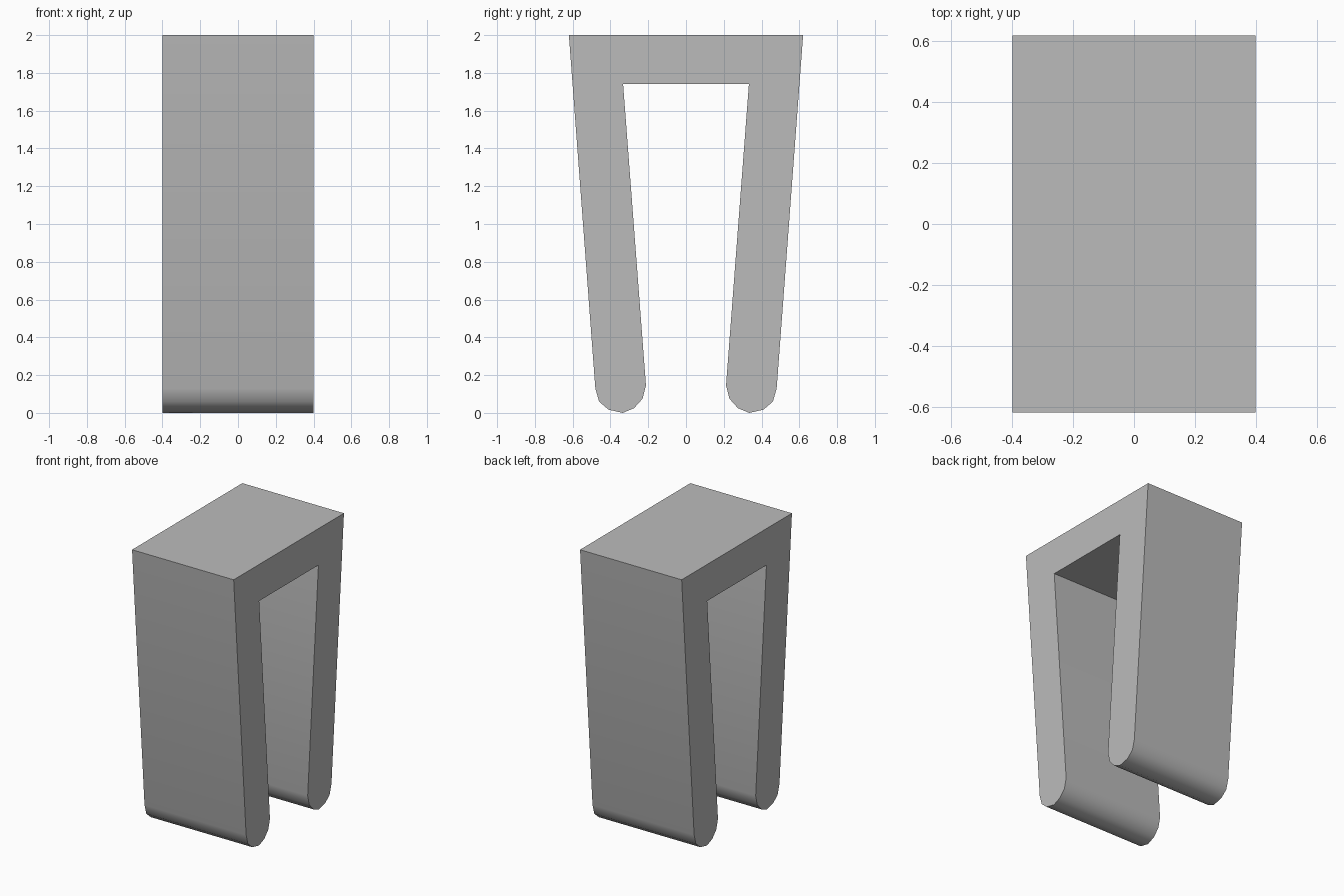
import bpy, bmesh, math

cube = bpy.data.objects.get("Cube")
if cube:
    bpy.data.objects.remove(cube, do_unlink=True)

# Plain grey
grey = bpy.data.materials.new("plain_grey")
grey.use_nodes = True
colour = (0.5, 0.5, 0.5, 1)
grey.diffuse_color = colour
grey.node_tree.nodes["Principled BSDF"].inputs["Base Color"].default_value = colour

WIDTH = 0.8

# Side profile (y, z): tapered leg with a rounded foot, then its mirror image
leg = [(0.62, 2), (0.48, 0.13), (0.46, 0.06), (0.41, 0.017), (0.335, 0),
       (0.275, 0.025), (0.23, 0.075), (0.212, 0.145), (0.333, 1.74)]
profile = leg + [(-y, z) for y, z in reversed(leg)]

# Extrude the profile across the width
bm = bmesh.new()
side = bm.faces.new([bm.verts.new((-WIDTH / 2, y, z)) for y, z in profile])
extruded = bmesh.ops.extrude_face_region(bm, geom=[side], use_keep_orig=True)
moved = [v for v in extruded["geom"] if isinstance(v, bmesh.types.BMVert)]
bmesh.ops.translate(bm, verts=moved, vec=(WIDTH, 0, 0))
bmesh.ops.recalc_face_normals(bm, faces=bm.faces)

mesh = bpy.data.meshes.new("clip_body")
bm.to_mesh(mesh)
bm.free()
mesh.materials.append(grey)
clip = bpy.data.objects.new("clip_body", mesh)
bpy.context.collection.objects.link(clip)

# Smooth the rounded feet, keep the corners sharp
bpy.ops.object.select_all(action="DESELECT")
clip.select_set(True)
bpy.context.view_layer.objects.active = clip
bpy.ops.object.shade_smooth_by_angle(angle=math.radians(40))
